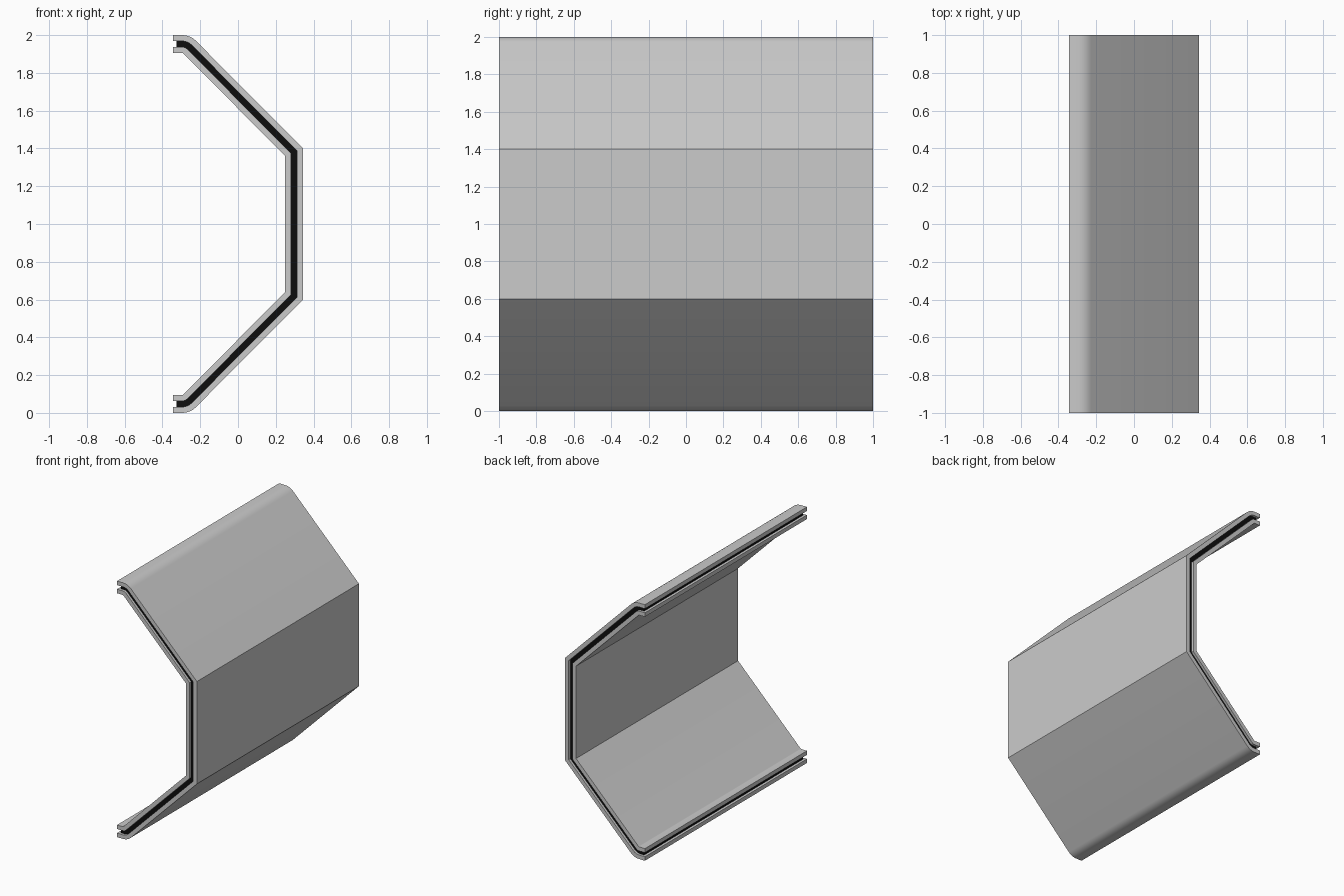
import bpy, bmesh, math
from mathutils import Vector

if "Cube" in bpy.data.objects:
    bpy.data.objects.remove(bpy.data.objects["Cube"])

H = 0.0475           # half of the full sandwich thickness
C = 0.0158           # half of the core thickness


def material(name, v):
    m = bpy.data.materials.new(name)
    m.diffuse_color = (v, v, v, 1)
    m.use_nodes = True
    m.node_tree.nodes["Principled BSDF"].inputs["Base Color"].default_value = m.diffuse_color
    return m


light_grey = material("light grey", 0.60)
black = material("black", 0.004)


def centre_line(end_x):
    """Lip, rounded bend, slope and knee, then mirrored about z = 1."""
    bend, r = Vector((-0.273, 2 - H)), 0.052
    t = r * math.tan(math.radians(22.5))
    top = [Vector((end_x, 2 - H))]
    for i in range(5):
        a = math.radians(45 * i / 4)
        top.append(Vector((bend.x - t + r * math.sin(a),
                           bend.y - r * (1 - math.cos(a)))))
    top.append(Vector((0.345 - H, 1.4 - H * math.tan(math.radians(22.5)))))
    return top + [Vector((p.x, 2 - p.y)) for p in reversed(top)]


def offset(path, d):
    """Mitred offset of a path, positive to the outside."""
    out = []
    for i, p in enumerate(path):
        dirs = []
        if i > 0:
            dirs.append((p - path[i - 1]).normalized())
        if i < len(path) - 1:
            dirs.append((path[i + 1] - p).normalized())
        normals = [Vector((-v.y, v.x)) for v in dirs]
        n = sum(normals, Vector((0, 0))).normalized()
        out.append(p + n * (d / n.dot(normals[0])))
    return out


def sheet(name, d_in, d_out, end_x, half_y, mat):
    """Bent sheet: a strip between two offsets, extruded along y."""
    path = centre_line(end_x)
    inner, outer = offset(path, d_in), offset(path, d_out)
    bm = bmesh.new()
    a = [bm.verts.new((p.x, -half_y, p.y)) for p in inner]
    b = [bm.verts.new((p.x, -half_y, p.y)) for p in outer]
    faces = [bm.faces.new((a[i], a[i + 1], b[i + 1], b[i]))
             for i in range(len(a) - 1)]
    ext = bmesh.ops.extrude_face_region(bm, geom=faces, use_keep_orig=True)
    bmesh.ops.translate(bm, vec=(0, 2 * half_y, 0),
                        verts=[g for g in ext["geom"]
                               if isinstance(g, bmesh.types.BMVert)])
    bmesh.ops.recalc_face_normals(bm, faces=bm.faces)
    me = bpy.data.meshes.new(name)
    bm.to_mesh(me)
    bm.free()
    me.materials.append(mat)
    ob = bpy.data.objects.new(name, me)
    bpy.context.collection.objects.link(ob)
    bpy.ops.object.select_all(action='DESELECT')
    ob.select_set(True)
    bpy.context.view_layer.objects.active = ob
    bpy.ops.object.shade_smooth_by_angle(angle=math.radians(25))


# Two cover plates around a slightly recessed core
sheet("outer_plate", C, H, -0.345, 1.0, light_grey)
sheet("inner_plate", -H, -C, -0.345, 1.0, light_grey)
sheet("core_layer", -C, C, -0.325, 0.98, black)
